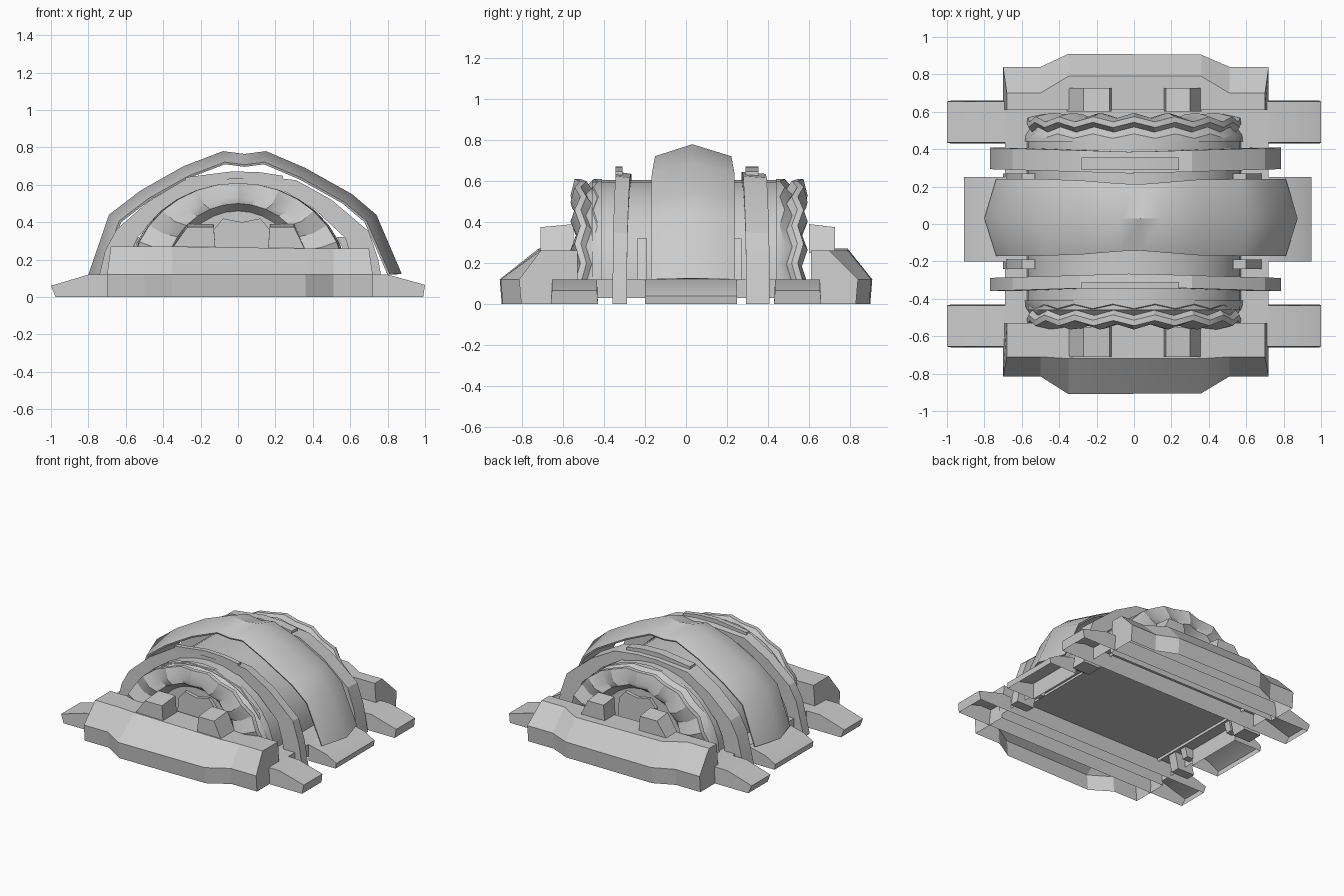
import bpy, bmesh
from math import sin, cos, pi

if "Cube" in bpy.data.objects:
    bpy.data.objects.remove(bpy.data.objects["Cube"])


def loft(name, rings, close=True, caps=True, angle=0.5):
    """Skin equal-length point rings; close joins each ring, caps fills both ends."""
    bm = bmesh.new()
    vs = [[bm.verts.new(p) for p in r] for r in rings]
    n = len(rings[0])
    for a, b in zip(vs, vs[1:]):
        for i in range(n if close else n - 1):
            j = (i + 1) % n
            bm.faces.new((a[i], a[j], b[j], b[i]))
    if caps:
        bm.faces.new(vs[0])
        bm.faces.new(vs[-1])
    bmesh.ops.recalc_face_normals(bm, faces=bm.faces)
    me = bpy.data.meshes.new(name)
    bm.to_mesh(me)
    bm.free()
    ob = bpy.data.objects.new(name, me)
    bpy.context.collection.objects.link(ob)
    bpy.ops.object.select_all(action='DESELECT')
    ob.select_set(True)
    bpy.context.view_layer.objects.active = ob
    bpy.ops.object.shade_smooth_by_angle(angle=angle)
    return ob


def arc(y, w, h, z0=0.10, n=16, zig=0.0):
    """Half-ellipse outline at depth y, with optional zigzag in depth."""
    return [(w * cos(pi * i / n), y + zig * (-1) ** i, z0 + h * sin(pi * i / n))
            for i in range(n + 1)]


# Vaulted hull (open underneath)
loft("hull", [arc(-0.46, 0.575, 0.505), arc(0.46, 0.575, 0.505)], close=False, caps=False)

# Thin deck, with side sills turned down along its edges
loft("deck", [[(x, -0.56, z), (x, 0.62, z)] for x, z in
              ((-.69, .03), (-.69, .12), (.72, .12), (.72, .03))], close=False, caps=False, angle=.2)

for s, tag in ((-1, "front"), (1, "back")):
    off = 0.0 if s < 0 else 0.03
    # Jagged end shells, stepping in to a recessed end wall
    steps = [(0.41, 0.585, 0.51, 0), (0.44, 0.58, 0.51, .012), (0.475, 0.555, 0.47, .014),
             (0.50, 0.575, 0.51, .014), (0.53, 0.57, 0.51, .014), (0.55, 0.48, 0.43, .014),
             (0.545, 0.39, 0.40, .012), (0.49, 0.34, 0.36, 0)]
    loft("end_shell_" + tag, [arc(s * (y + off), w, h, zig=s * g) for y, w, h, g in steps],
         close=False, caps=False)
    loft("end_wall_" + tag, [arc(s * (0.49 + off), .34, .36), arc(s * (0.485 + off), .34, .36)])
    # Arched doorway
    door = [(-.15, .12), (-.13, .36), (-.08, .42), (.02, .40), (.12, .42), (.17, .36), (.19, .12)]
    loft("doorway_" + tag, [[(x, s * (d + off), z) for x, z in door] for d in (0.47, 0.515)])

    # Arched rib with splayed feet
    outer = [(-.77, 0), (-.71, .25), (-.65, .36), (-.48, .51), (-.29, .625), (-.03, .645),
             (.13, .645), (.31, .625), (.50, .52), (.70, .35), (.75, .20), (.785, 0)]
    ya, yb = (-0.335, -0.265) if s < 0 else (0.27, 0.385)
    rib = []
    for x, z in outer:
        k = s * 0.03 * abs(x)
        xi, zi = x * 0.82, z * 0.9
        rib.append([(x, ya + k, z), (x, yb + k, z * .985), (xi, yb + k, zi), (xi, ya + k, zi)])
    loft("rib_" + tag, rib, angle=0.3)
    # Slim ridge cap following the top of the rib
    a, b = (-0.345, -0.31) if s < 0 else (0.29, 0.355)
    loft("rib_cap_" + tag, [[(x, a, z - .04), (x, b, z - .04), (x, b, z), (x, a, z)]
                            for x, z in ((-.28, .64), (-.03, .672), (.12, .667), (.24, .648))])

    # Sloped parapet with a bowed middle (open underneath)
    ye = 0.815 if s < 0 else 0.84
    sec = []
    for x, yo, dx in ((-.70, ye, .02), (-.50, ye, 0), (-.35, .91, 0), (.36, .905, 0),
                      (.51, ye, 0), (.72, ye, -.02)):
        yi = 0.53 if s < 0 else 0.61
        yt = (0.71 if yo < .85 else 0.72) if s < 0 else (0.70 if yo < .85 else 0.79)
        zt = 0.27 if x < .3 else 0.26
        sec.append([(x, s * (yo - .01), 0), (x, s * yo, .12), (x + dx, s * yt, zt),
                    (x + dx, s * yi, zt), (x, s * yi, 0)])
    loft("parapet_" + tag, sec, close=False, angle=0.25)

    # Two blocks on the parapet, outer sides leaning in
    for n, (b0, b1, t0, t1) in enumerate(((-.36, -.12, -.27, -.13), (.16, .36, .17, .30))):
        y0, y1 = s * (0.55 + off * 1.7), s * (0.71 + off * .6)
        loft(f"block_{tag}_{n}",
             [[(b0, y0, .25), (b1, y0, .25), (b1, y1, .25), (b0, y1, .25)],
              [(t0, y0, .39), (t1, y0, .39), (t1, y1, .375), (t0, y1, .375)]])

    # Cross beam ending in tapered feet (open underneath)
    loft("foot_beam_" + tag,
         [[(x * e, s * .66, 0), (x, s * .655, z), (x, s * .435, z), (x * e, s * .43, 0)]
          for x, z, e in ((-1, .06, .975), (-.8, .12, 1), (.8, .12, 1), (1, .065, .99))],
         close=False)

# Middle side feet and small struts beside the band
for s, tag in ((-1, "left"), (1, "right")):
    c = 0.02
    loft("side_foot_" + tag,
         [[(c + s * .925, y, 0), (c + s * .93, y, .04), (c + s * .85, y, .085),
           (c + s * .70, y, .12), (c + s * .70, y, 0)] for y in (-0.20, 0.25)], close=False)
    for y in (-0.24, 0.22):
        loft("strut_%s_%s" % (tag, "front" if y < 0 else "back"),
             [[(s * (x - .07), y, z), (s * x, y, z), (s * x, y + .05, z),
               (s * (x - .07), y + .05, z)] for x, z in ((.70, .05), (.66, .20), (.60, .32))])

# Wide raised band: thin sheet with a ridge along the middle
ridge = [(-.80, .12), (-.69, .44), (-.52, .57), (-.29, .70), (-.08, .78), (.035, .765),
         (.15, .78), (.36, .69), (.61, .55), (.74, .44), (.875, .125)]
rows = []
for i, (x, z) in enumerate(ridge):
    w = 0.03 * min(1, abs(x) / 0.4)

    def at(k, y):
        return (0.035 + (x - 0.035) * k, y, max(0.12, z * k))
    rows.append([at(.925, -.14 - w), at(1, .03), at(.925, .21 + w),
                 at(.91, .205 + w), at(.975, .03), at(.91, -.135 - w)])
loft("raised_band", rows, angle=0.6)
